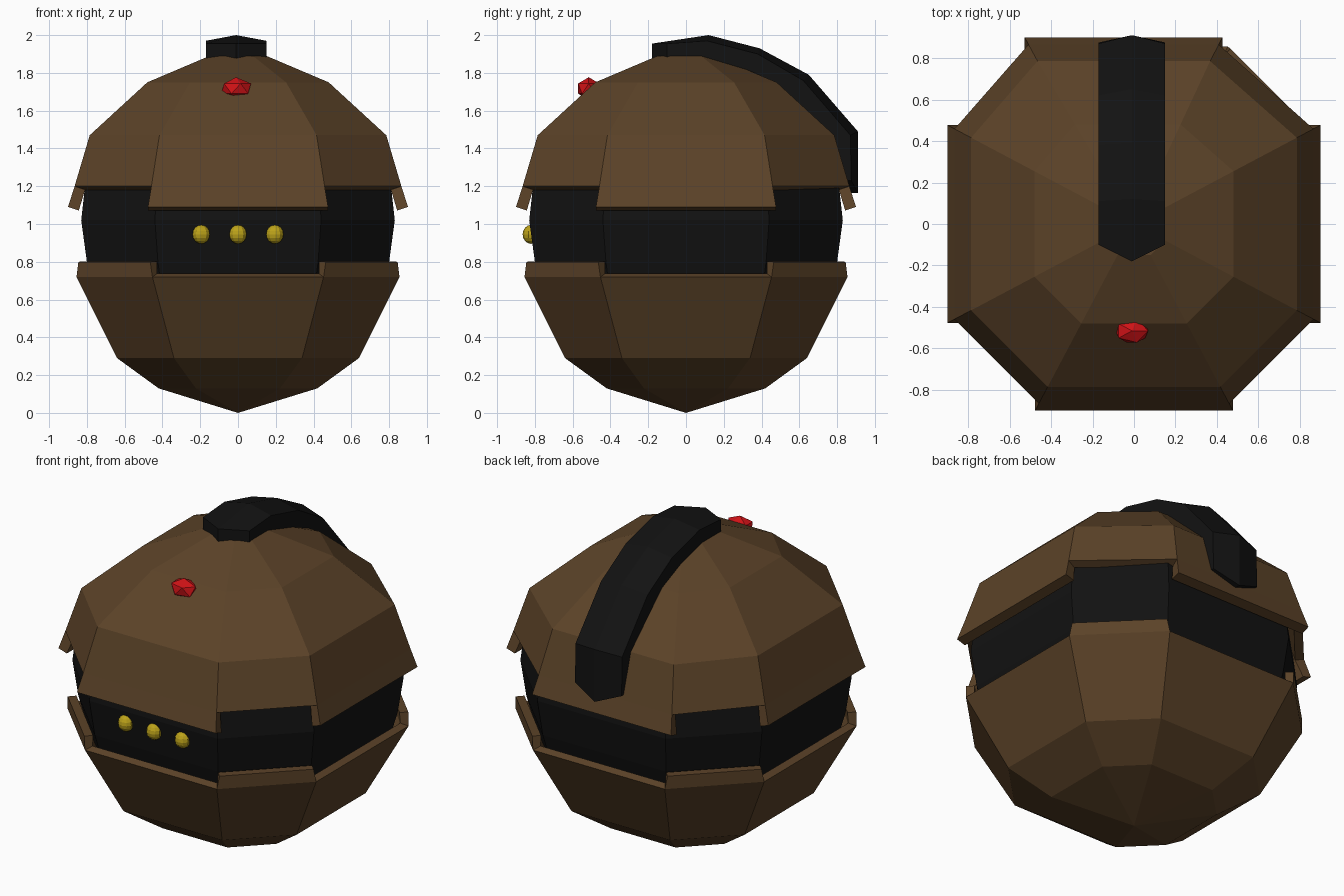
import bpy, bmesh
from mathutils import Matrix

cube = bpy.data.objects.get("Cube")
if cube:
    bpy.data.objects.remove(cube, do_unlink=True)


def material(name, rgb):
    m = bpy.data.materials.new(name)
    m.use_nodes = True
    m.diffuse_color = (*rgb, 1)
    m.node_tree.nodes["Principled BSDF"].inputs["Base Color"].default_value = (*rgb, 1)
    return m


brown = material("brown", (0.105, 0.055, 0.021))
black = material("black", (0.006, 0.006, 0.006))
red = material("red", (0.62, 0.006, 0.008))
gold = material("gold", (0.50, 0.36, 0.01))


def finish(bm, name, mat):
    mesh = bpy.data.meshes.new(name)
    bm.to_mesh(mesh)
    bm.free()
    mesh.materials.append(mat)
    obj = bpy.data.objects.new(name, mesh)
    bpy.context.collection.objects.link(obj)
    return obj


def octagon(bm, a, z, shift=0, half=None):
    """Ring with four wide sides at distance a and four narrow diagonal ones."""
    h = half or 0.53 * a
    corners = [(h, -a), (a, -h), (a, h), (h + shift, a),
               (-h + shift, a), (-a, h), (-a, -h), (-h, -a)]
    return [bm.verts.new((x, y, z)) for x, y in corners]


def band(bm, low, high, sides=range(8)):
    for i in sides:
        j = (i + 1) % 8
        bm.faces.new((low[i], low[j], high[j], high[i]))


def thicken(obj, depth):
    mod = obj.modifiers.new("thickness", "SOLIDIFY")
    mod.thickness = depth
    mod.offset = -1


DIAGONAL, WIDE = range(0, 8, 2), range(1, 8, 2)

# Upper shell: the wide sides hang lower than the diagonals
bm = bmesh.new()
back = -0.05
flap, edge, brow, crown, top = [octagon(bm, a, z, back * min(1, a / 0.8)) for a, z in
                                ((0.90, 1.09), (0.865, 1.2), (0.785, 1.47), (0.48, 1.75), (0.15, 1.89))]
band(bm, flap, edge, WIDE)
for low, high in ((edge, brow), (brow, crown), (crown, top)):
    band(bm, low, high)
bm.faces.new(top)
bmesh.ops.delete(bm, geom=[v for v in bm.verts if not v.link_faces], context="VERTS")
thicken(finish(bm, "upper_shell", brown), 0.06)

# Lower shell: the diagonals rise higher than the wide sides
bm = bmesh.new()
tip = bm.verts.new((0, 0, 0))
base, belly, rim = [octagon(bm, a, z) for a, z in ((0.42, 0.13), (0.64, 0.29), (0.855, 0.72))]
lip = octagon(bm, 0.845, 0.8, half=0.465)
for i in range(8):
    bm.faces.new((tip, base[(i + 1) % 8], base[i]))
band(bm, base, belly)
band(bm, belly, rim)
band(bm, rim, lip, DIAGONAL)
thicken(finish(bm, "lower_shell", brown), 0.05)

# Dark core showing between the shells
bm = bmesh.new()
rings = [octagon(bm, a, z) for a, z in
         ((0.75, 0.6), (0.80, 0.8), (0.83, 1.02), (0.81, 1.2), (0.75, 1.36))]
for low, high in zip(rings, rings[1:]):
    band(bm, low, high)
bm.faces.new(rings[0][::-1])
bm.faces.new(rings[-1])
finish(bm, "core", black)

# Crest strap: ridge, outer sides and hidden underside as (y, z) paths
ridge = [(-0.18, 1.955), (0.12, 2.0), (0.39, 1.93), (0.65, 1.79), (0.91, 1.49), (0.91, 1.165)]
outer = [(-0.10, 1.955), (0.11, 1.97), (0.38, 1.90), (0.62, 1.76), (0.87, 1.47), (0.875, 1.23)]
under = [(-0.10, 1.86), (0.10, 1.85), (0.34, 1.76), (0.57, 1.62), (0.77, 1.40), (0.83, 1.23)]
keel = [(-0.18, 1.85)] + under[1:-1] + [(0.85, 1.165)]
bm = bmesh.new()
sections = []
for r, o, u, k in zip(ridge, outer, under, keel):
    layout = ((-0.17, o), (-0.01, r), (0.15, o), (0.15, u), (-0.01, k), (-0.17, u))
    sections.append([bm.verts.new((x, *p)) for x, p in layout])
for a, b in zip(sections, sections[1:]):
    for i in range(6):
        j = (i + 1) % 6
        bm.faces.new((a[i], a[j], b[j], b[i]))
for s in (sections[0], sections[-1]):
    bm.faces.new((s[0], s[1], s[4], s[5]))
    bm.faces.new((s[1], s[2], s[3], s[4]))
bmesh.ops.recalc_face_normals(bm, faces=bm.faces)
finish(bm, "crest_strap", black)

# Forehead jewel
bm = bmesh.new()
bmesh.ops.create_icosphere(bm, subdivisions=1, radius=1,
                           matrix=Matrix.Translation((-0.01, -0.515, 1.717))
                           @ Matrix.Diagonal((0.088, 0.066, 0.06, 1)))
finish(bm, "jewel", red)

# Row of studs on the front
for name, x in (("right", -0.195), ("middle", 0), ("left", 0.195)):
    bm = bmesh.new()
    bmesh.ops.create_uvsphere(bm, u_segments=10, v_segments=8, radius=1,
                              matrix=Matrix.Translation((x, -0.82, 0.945))
                              @ Matrix.Diagonal((0.048, 0.045, 0.05, 1)))
    finish(bm, name + "_stud", gold)
